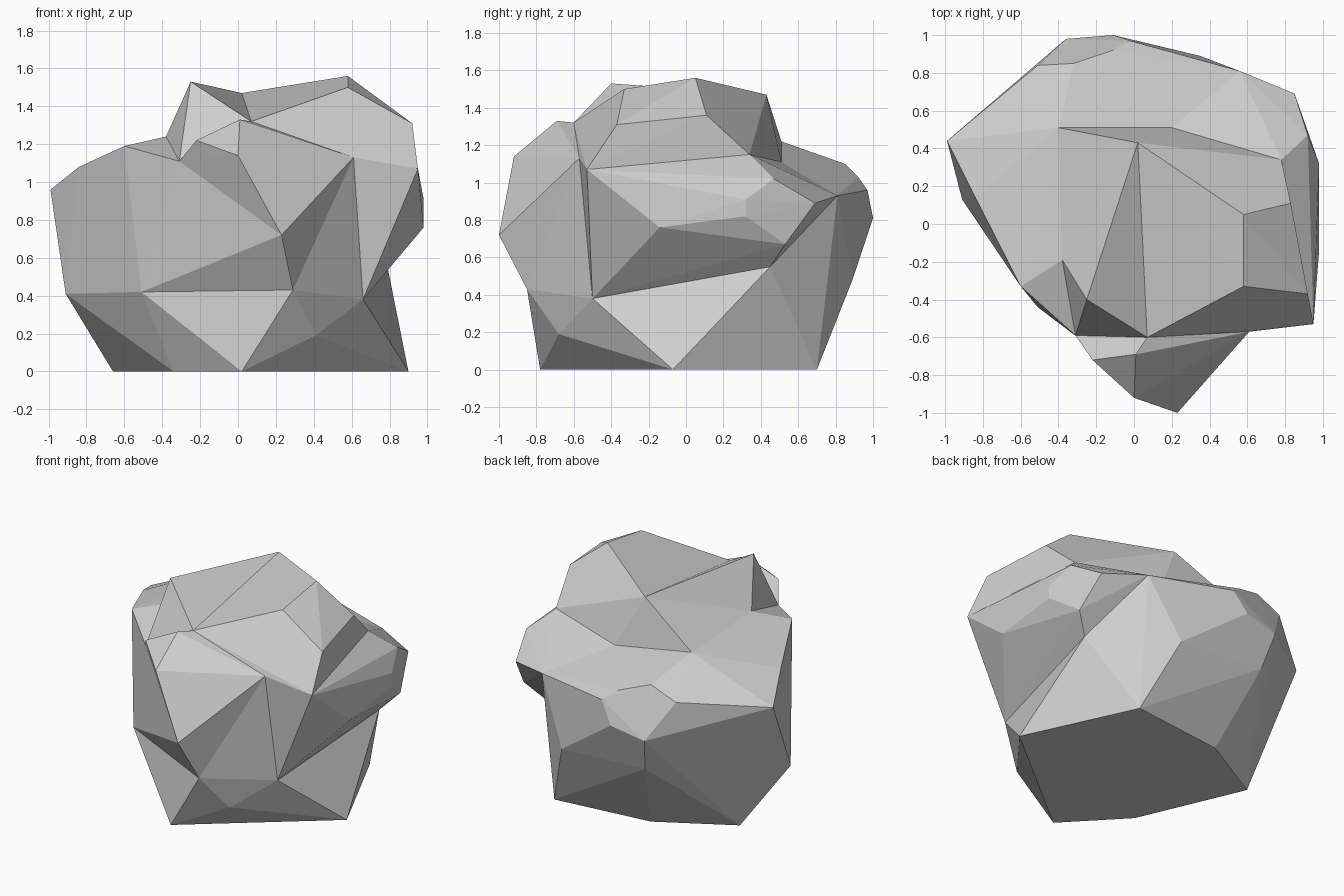
import bpy
import bmesh

default_cube = bpy.data.objects.get("Cube")
if default_cube:
    bpy.data.objects.remove(default_cube, do_unlink=True)

# One stone colour
stone = bpy.data.materials.new("stone_grey")
stone.use_nodes = True
grey = (.62, .62, .62, 1)
stone.diffuse_color = grey
stone.node_tree.nodes["Principled BSDF"].inputs["Base Color"].default_value = grey

# Corners of the rock, grouped by region; neighbouring chunks share them
foot = dict(
    foot_front=(.02, -.78, 0), foot_left=(.9, -.07, 0), foot_back_left=(.54, .7, 0),
    foot_back=(-.16, .62, 0), foot_right=(-.66, .34, 0), foot_front_right=(-.34, -.4, 0))
waist = dict(
    waist_right=(-.91, .13, .41), waist_front_right=(-.51, -.44, .42),
    chin=(.29, -.85, .43), chin_dent=(.41, -.68, .19), notch_front=(.66, -.5, .38),
    notch_back=(.79, .45, .55), waist_back_left=(.35, .89, .48),
    waist_back=(-.31, .9, .52))
shoulder = dict(
    shoulder_right=(-.99, .44, .96), shoulder_ridge=(-.84, .14, 1.08),
    bevel_low=(-.11, 1, .81), bevel_left=(-.02, .97, .96), bevel_top=(-.11, .92, 1.03),
    bevel_crest=(-.32, .85, 1.1), bevel_right=(-.51, .84, 1.02), bevel_foot=(-.36, .98, .76),
    ledge_back=(.56, .81, .93), step_mid=(.2, .51, 1.11), step_right=(-.4, .51, 1.22),
    gully=(-.38, -.19, 1.24))
ledge = dict(
    ledge_corner=(.85, .69, .89), ledge_top=(.92, .47, 1.02), ledge_upper=(.98, .32, .91),
    ledge_lower=(.98, .32, .82), ledge_under=(.9, .53, .67), step_left=(.78, .34, 1.15),
    side_front=(.95, -.53, 1.07), side_low=(.98, -.14, .76))
crown = dict(
    peak_back=(.02, .43, 1.47), peak_left=(.58, .05, 1.56), peak_front=(.58, -.33, 1.5),
    brow=(.07, -.6, 1.32), cut_inner=(.73, -.37, 1.35), cut_outer=(.92, -.37, 1.31),
    cut_back=(.83, .11, 1.36), cheek=(.61, -.57, 1.13))
nose = dict(
    nose_tip=(.23, -1, .72), nose_bridge=(0, -.92, 1.14),
    nose_side=(-.22, -.72, 1.22), nose_top=(.01, -.69, 1.33))
flank = dict(
    shoulder_front=(-.6, -.33, 1.19), gully_front=(-.31, -.59, 1.11))
peak = dict(peak_right=(-.25, -.4, 1.53))
corners = foot | waist | shoulder | ledge | crown | nose | flank | peak


def chunk(name, *groups, extra=""):
    """Wrap a faceted convex block around groups of corners."""
    names = set(extra.split()).union(*groups)
    bm = bmesh.new()
    for key in sorted(names):
        bm.verts.new(corners[key])
    hull = bmesh.ops.convex_hull(bm, input=bm.verts)
    spare = {v for v in hull["geom_interior"] + hull["geom_unused"]
             if isinstance(v, bmesh.types.BMVert)}
    bmesh.ops.delete(bm, geom=list(spare), context="VERTS")
    bmesh.ops.recalc_face_normals(bm, faces=bm.faces)
    mesh = bpy.data.meshes.new(name)
    bm.to_mesh(mesh)
    bm.free()
    mesh.materials.append(stone)
    bpy.context.collection.objects.link(bpy.data.objects.new(name, mesh))


# Broad lower mass
chunk("rock_body", foot, waist, shoulder)
# Sloping front right flank
chunk("rock_flank", flank,
      extra="shoulder_right shoulder_ridge waist_right waist_front_right"
            " chin nose_tip gully step_right")
# Overhanging ledge above the notch
chunk("rock_side_ledge", ledge, extra="notch_front notch_back ledge_back step_mid cheek")
# Raised top block and the separate peak leaning on it
chunk("rock_crown", crown,
      extra="side_front notch_front step_left step_mid step_right gully")
chunk("rock_peak", peak, extra="peak_back brow gully gully_front")
# Jutting front block and the hollow beside it
chunk("rock_nose", nose, extra="chin gully_front brow cheek")
chunk("rock_hollow", extra="cheek chin notch_front brow gully")
